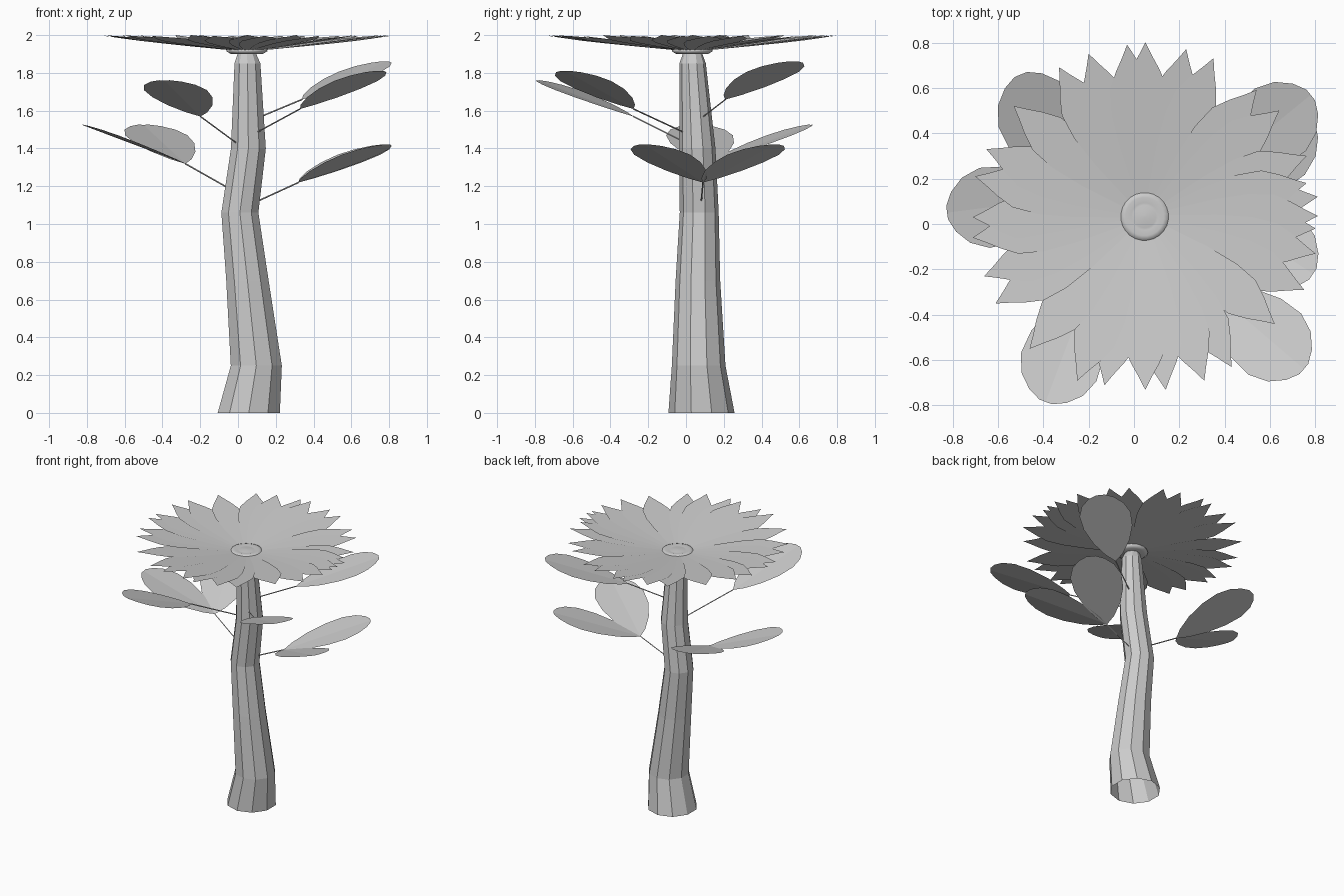
import bpy, bmesh, math
from mathutils import Vector

if "Cube" in bpy.data.objects:
    bpy.data.objects.remove(bpy.data.objects["Cube"])

def add_object(name, verts, faces, smooth=False):
    me = bpy.data.meshes.new(name)
    me.from_pydata([tuple(v) for v in verts], [], faces)
    bm = bmesh.new()
    bm.from_mesh(me)
    bmesh.ops.recalc_face_normals(bm, faces=bm.faces)
    bm.to_mesh(me)
    bm.free()
    for p in me.polygons:
        p.use_smooth = smooth
    ob = bpy.data.objects.new(name, me)
    bpy.context.collection.objects.link(ob)
    return ob

def loft(name, rings, n, smooth=False):
    """Rings of (cx, cy, z, rx, ry), open at both ends."""
    verts, faces = [], []
    for cx, cy, z, rx, ry in rings:
        for i in range(n):
            a = 2 * math.pi * (i + 0.5) / n
            verts.append((cx + rx * math.cos(a), cy + ry * math.sin(a), z))
    for k in range(len(rings) - 1):
        for i in range(n):
            j = (i + 1) % n
            faces.append((k*n + i, k*n + j, (k+1)*n + j, (k+1)*n + i))
    return add_object(name, verts, faces, smooth)

# Bent, tapering low-poly stem
loft("stem", [
    (0.057, 0.082, 0.0, 0.173, 0.175),
    (0.097, 0.067, 0.25, 0.142, 0.142),
    (0.05, 0.063, 0.70, 0.118, 0.118),
    (0.01, 0.07, 1.06, 0.103, 0.103),
    (0.055, 0.06, 1.40, 0.097, 0.096),
    (0.05, 0.035, 1.85, 0.072, 0.07),
    (0.047, 0.035, 1.90, 0.052, 0.052)], 10)

# Flower heart: collar below, shallow ring above
CX, CY = 0.047, 0.033
heart = [(0.001, 1.90), (0.085, 1.90), (0.11, 1.915), (0.105, 1.926), (0.085, 1.932),
         (0.06, 1.926), (0.05, 1.927), (0.03, 1.93), (0.001, 1.931)]
loft("flower_heart", [(CX, CY, z, r, r) for r, z in heart], 24, True)

# Petals: each reaches one tip of the flower outline
TIPS = [(-.03, .79), (.05, .80), (.23, .77), (-.20, .75), (.35, .73), (-.33, .69),
        (.54, .59), (-.53, .52), (.64, .50), (-.65, .33), (.76, .30), (.76, .18),
        (.81, .12), (.81, .035), (.80, -.02), (.80, -.13), (.75, -.29), (.62, -.44),
        (.43, -.63), (.31, -.69), (.14, -.73), (.05, -.73), (-.13, -.71), (-.25, -.69),
        (-.46, -.55), (-.61, -.35), (-.66, -.23), (-.71, -.06), (-.71, .03), (-.70, .21)]
PETAL = [(0.06, 0.015), (0.2, 0.04), (0.4, 0.075), (0.6, 0.098), (0.75, 0.095),
         (0.85, 0.062), (0.93, 0.028), (1.0, 0.001)]
verts, faces = [], []
for i, (tx, ty) in enumerate(TIPS):
    d = Vector((tx - CX, ty - CY, 0))
    side = Vector((-d.y, d.x, 0)).normalized()
    base = len(verts)
    for t, w in PETAL:
        p = Vector((CX, CY, 1.912)) + d * t
        p.z += 0.084 * t + 0.004 * (i % 2) * t
        for s in (-1, 0, 1):
            verts.append(p + side * w * s + Vector((0, 0, 0.05 * w * s)))
    for k in range(len(PETAL) - 1):
        for c in (0, 1):
            q = base + 3 * k + c
            faces.append((q, q + 1, q + 4, q + 3))
add_object("petals", verts, faces, True)

# Leaf blades: two nearly flat halves meeting at the midrib
BLADE = [(0.0, 0.003), (0.1, 0.06), (0.28, 0.125), (0.5, 0.17), (0.7, 0.178),
         (0.85, 0.145), (0.95, 0.088), (1.0, 0.03)]
def leaf(name, a, b):
    a, b = Vector(a), Vector(b)
    d = b - a
    side = Vector((-d.y, d.x, 0)).normalized()
    up = side.cross(d).normalized()
    if up.z < 0:
        up = -up
    vs = []
    for t, w in BLADE:
        p = a + d * t
        for s in (-1, 0, 1):
            vs.append(p + side * w * s + up * 0.04 * w * abs(s))
    n = len(BLADE)
    left = [3 * k for k in range(n)]
    mid = [3 * k + 1 for k in range(n)]
    right = [3 * k + 2 for k in range(n)]
    add_object(name, vs, [left + mid[::-1], mid + right[::-1]])

# Thin square stalks
def stalk(name, a, b, r=0.004):
    a, b = Vector(a), Vector(b)
    d = (b - a).normalized()
    u = d.cross(Vector((0, 0, 1))).normalized()
    v = u.cross(d)
    vs = [p + r * (u * x + v * y) for p in (a, b)
          for x, y in ((1, 0), (0, 1), (-1, 0), (0, -1))]
    fs = [(i, (i + 1) % 4, 4 + (i + 1) % 4, 4 + i) for i in range(4)]
    add_object(name, vs, fs)

# Branches: stalk start, stalk end, leaf tips
BRANCHES = {
    "left": ((-0.05, 0.07, 1.19), (-0.28, 0.12, 1.32), [(-0.825, 0.05, 1.525), (-0.50, 0.66, 1.525)]),
    "right": ((0.08, 0.08, 1.11), (0.32, 0.09, 1.22), [(0.79, -0.22, 1.42), (0.78, 0.47, 1.42)]),
    "front_left": ((-0.01, 0.0, 1.43), (-0.20, -0.28, 1.57), [(-0.39, -0.785, 1.76)]),
    "front_right": ((0.09, 0.0, 1.48), (0.33, -0.28, 1.61), [(0.75, -0.64, 1.81)]),
    "back_right": ((0.10, 0.08, 1.56), (0.34, 0.21, 1.66), [(0.78, 0.57, 1.86)]),
}
for name, (a, b, tips) in BRANCHES.items():
    stalk(name + "_stalk", a, b)
    for i, tip in enumerate(tips):
        leaf(f"{name}_leaf_{i + 1}", b, tip)
